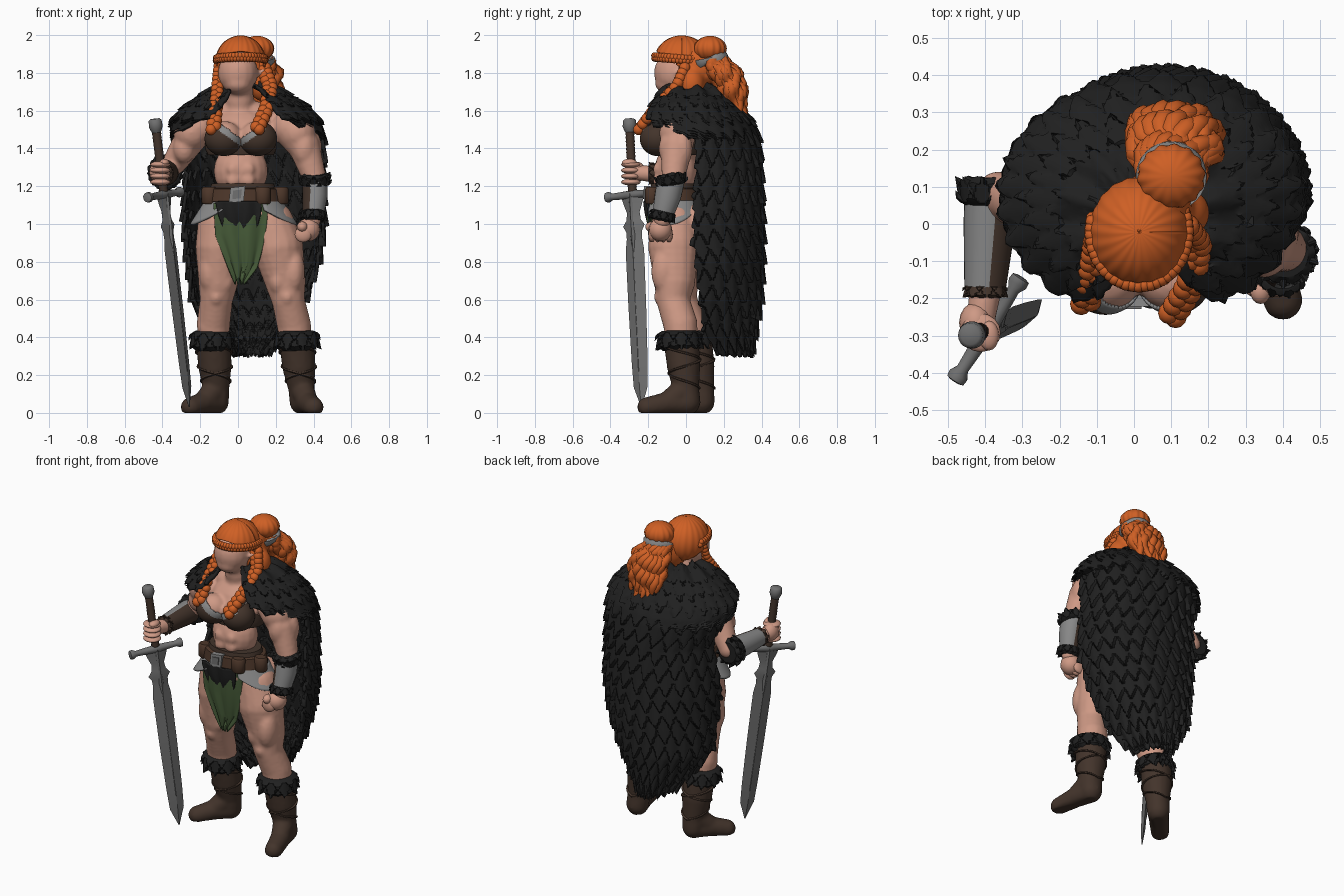
import bpy, bmesh, math, random
from math import sin, cos, pi, radians
from mathutils import Vector

if "Cube" in bpy.data.objects:
    bpy.data.objects.remove(bpy.data.objects["Cube"])
random.seed(3)

def material(name, *rgb):
    m = bpy.data.materials.new(name)
    m.diffuse_color = (*rgb, 1)
    m.use_nodes = True
    m.node_tree.nodes["Principled BSDF"].inputs["Base Color"].default_value = m.diffuse_color
    return m
SKIN = material("skin", .62, .32, .235)
HAIR = material("orange hair", .62, .115, .018)
FUR = material("black fur", .0145, .0145, .0145)
LEATHER = material("brown leather", .056, .034, .024)
BELT = material("belt brown", .075, .038, .023)
STEEL = material("steel", .16, .16, .16)
PLATE = material("plate grey", .25, .25, .25)
GREEN = material("green cloth", .065, .11, .042)

def finish(name, bm, mats, rule=None, voxel=0, thick=0, angle=50):
    me = bpy.data.meshes.new(name)
    if rule:   # rule gives a material slot, or -1 to remove the face
        for f in list(bm.faces):
            k = rule(f.calc_center_median(), f.normal)
            if k < 0: bm.faces.remove(f)
            else: f.material_index = k
    for f in bm.faces: f.smooth = True
    bm.to_mesh(me); bm.free()
    if not voxel: me.set_sharp_from_angle(angle=radians(angle))
    ob = bpy.data.objects.new(name, me)
    bpy.context.collection.objects.link(ob)
    for m in mats if isinstance(mats, list) else [mats]: me.materials.append(m)
    if voxel:
        r = ob.modifiers.new("merge", 'REMESH'); r.mode = 'VOXEL'
        r.voxel_size = voxel; r.use_smooth_shade = True
        s = ob.modifiers.new("soften", 'SMOOTH'); s.factor = .5; s.iterations = 4
    if thick:
        s = ob.modifiers.new("thickness", 'SOLIDIFY'); s.thickness = thick; s.offset = -1
    return ob

def blobs(name, items, mats, seg=16, floor=-9, **kw):   # ellipsoids: (centre, radii)
    bm = bmesh.new(); m = seg * 2 // 3
    unit = [(sin(pi * i / m) * cos(2 * pi * j / seg), sin(pi * i / m) * sin(2 * pi * j / seg), cos(pi * i / m))
            for i in range(1, m) for j in range(seg)] + [(0, 0, 1), (0, 0, -1)]
    for c, r in items:
        V = [bm.verts.new((c[0] + p[0] * r[0], c[1] + p[1] * r[1], max(floor, c[2] + p[2] * r[2]))) for p in unit]
        for j in range(seg):
            k = (j + 1) % seg; e = (m - 2) * seg
            bm.faces.new((V[-2], V[j], V[k])); bm.faces.new((V[-1], V[e + k], V[e + j]))
            for i in range(0, e, seg):
                bm.faces.new((V[i + j], V[i + seg + j], V[i + seg + k], V[i + k]))
    bm.normal_update()
    return finish(name, bm, mats, **kw)

def poly(pts, u):
    u = min(max(u, 0), 1) * (len(pts) - 1)
    i = min(int(u), len(pts) - 2)
    return tuple(a + (b - a) * (u - i) for a, b in zip(pts[i], pts[i + 1]))

def chain(*pts):   # spheres along a path of (x, y, z, radius)
    n = 5 * (len(pts) - 1)
    return [(p[:3], (p[3],) * 3) for p in (poly(pts, i / n) for i in range(n + 1))]

def grid(name, f, ni, nj, mats, wrap=False, **kw):
    bm = bmesh.new()
    cols = nj if wrap else nj + 1
    V = [[bm.verts.new(f(i / ni, j / nj)) for j in range(cols)] for i in range(ni + 1)]
    for i in range(ni):
        for j in range(nj):
            k = (j + 1) % cols
            bm.faces.new((V[i][j], V[i + 1][j], V[i + 1][k], V[i][k]))
    if wrap:
        bm.faces.new(V[0]); bm.faces.new(V[-1])
        bmesh.ops.recalc_face_normals(bm, faces=bm.faces)
    bm.normal_update()
    return finish(name, bm, mats, **kw)

def loft(name, pts, mats, n=20, ref=(1, 0, 0), **kw):   # pts: (x, y, z, rx, ry)
    P = [Vector(p[:3]) for p in pts]
    def f(u, v):
        i = round(u * (len(P) - 1))
        t = (P[min(i + 1, len(P) - 1)] - P[max(i - 1, 0)]).normalized()
        x = Vector(ref); x = (x - t * x.dot(t)).normalized()
        return P[i] + x * cos(v * 2 * pi) * pts[i][3] + t.cross(x) * sin(v * 2 * pi) * pts[i][4]
    return grid(name, f, len(P) - 1, n, mats, wrap=True, **kw)

def tuft(s, t):   # overlapping pointed scales, 0..1
    k = math.floor(t); f = t - k
    up = abs((s + .5 * ((k - 1) % 2)) % 1 - .5) * 2
    cu = abs((s + .5 * (k % 2)) % 1 - .5) * 2
    return (1 + f) / 1.75 - .25 * up if f < .75 * (1 - up) else f / 1.75 - .25 * cu

# ---- body ----
body = [((0, -.06, 1.80), (.107, .11, .117)), ((0, -.085, 1.745), (.078, .08, .06)),
        ((.13, -.02, 1.8), (.02, .03, .035)),
        ((.02, -.02, 1.47), (.19, .13, .14)), ((.03, .02, 1.57), (.2, .09, .085)),
        ((.015, -.05, 1.28), (.145, .118, .15)), ((.04, -.05, 1.06), (.22, .15, .12)),
        ((-.08, .05, 1.0), (.12, .11, .12)), ((.15, .05, 1.0), (.12, .11, .12))]
body += chain((.01, .02, 1.52, .085), (.005, -.03, 1.75, .075))
body += [((.015 + s * .085, -.15, 1.46), (.09, .083, .085)) for s in (-1, 1)]
body += [((.015 + s * .04, -.15, z), (.036, .025, .034)) for s in (-1, 1) for z in (1.23, 1.29)]
# legs
body += chain((.175, -.06, 1.0, .125), (.21, -.065, .88, .137), (.25, -.06, .7, .11),
              (.265, -.07, .6, .088), (.295, -.03, .47, .092), (.31, -.02, .35, .085))
body += chain((-.095, -.05, 1.0, .12), (-.1, -.05, .88, .127), (-.105, -.04, .7, .107),
              (-.115, -.03, .6, .088), (-.13, .02, .47, .09), (-.13, .04, .35, .08))
for x, y, o in ((.26, -.07, 1), (-.115, -.035, -1)):
    body += [((x, y - .055, .615), (.04, .045, .05)), ((x - .05 * o, y - .035, .7), (.05, .07, .08)),
             ((x + .035 * o, y - .045, .75), (.06, .07, .12)), ((x + .055 * o, y + .04, .46), (.045, .06, .07))]
# arms
body += chain((.27, -.03, 1.51, .095), (.35, -.05, 1.41, .085), (.4, -.065, 1.26, .066), (.395, -.125, 1.02, .045))
body += [((.315, -.045, 1.48), (.098, .098, .1)), ((.35, -.09, 1.4), (.06, .055, .09)), ((.39, -.02, 1.4), (.055, .055, .1))]
body += chain((-.21, 0, 1.51, .09), (-.28, .05, 1.41, .08), (-.365, .085, 1.28, .058), (-.4, -.18, 1.265, .045), (-.41, -.25, 1.27, .04))
body += [((-.245, .01, 1.485), (.098, .1, .1)), ((-.285, 0, 1.4), (.06, .06, .08))]
blobs("body", body, SKIN, voxel=.011)
blobs("left_fist", [((.372, -.135, .97), (.062, .062, .062)), ((.34, -.18, .985), (.028, .035, .028))] +
      [((.345, -.18 + .03 * i, .945), (.045, .02, .042)) for i in range(4)], SKIN)
blobs("right_fist", [((-.425, -.265, 1.275), (.045, .055, .055)), ((-.39, -.3, 1.325), (.027, .04, .02))] +
      [((-.412, -.292, 1.222 + .031 * i), (.054, .052, .018)) for i in range(4)], SKIN)

# ---- hair ----
def scalp(u, v):   # strands sweep back
    a = v * 2 * pi
    th = u * radians(104 + 38 * sin(a))
    r = 1 + .01 * sin(20 * a + 2 * th) * sin(th)
    return (.014 + .133 * sin(th) * cos(a) * r, -.022 + .148 * sin(th) * sin(a) * r, 1.858 + .14 * cos(th) * r)
grid("scalp_hair", scalp, 24, 150, HAIR, rule=lambda c, n: -1 if c.y < -.05 and c.z < 1.865 else 0, thick=.01)
def braid(name, pts, n, r0, r1, side, mat=HAIR):
    side = Vector(side); out = []
    for i in range(n):
        u = i / (n - 1); r = r0 + (r1 - r0) * u
        c = Vector(poly(pts, u)) + side * r * (.4 if i % 2 else -.4)
        out.append((c, (r, r, r)))
    blobs(name, out, mat, seg=12)
braid("headband_braid", [(.014 + .13 * cos(a), -.022 + .145 * sin(a), 1.872 - .012 * sin(a))
      for a in [i * pi / 12 for i in range(11, 27)]], 64, .018, .018, (0, 0, 1))
braid("right_braid", [(-.1, -.02, 1.86), (-.106, -.05, 1.76), (-.115, -.14, 1.64), (-.13, -.215, 1.5)], 27, .02, .03, (1, 0, 0))
braid("left_braid", [(.13, 0, 1.84), (.17, -.05, 1.73), (.155, -.16, 1.62), (.1, -.25, 1.5)], 26, .03, .03, (1, 0, 0))
blobs("nape_hair", [((.06, .05, 1.82), (.1, .1, .13)), ((.13, .03, 1.74), (.075, .07, .09))] +
      chain((.1, .14, 1.86, .07), (.11, .21, 1.78, .08), (.11, .245, 1.68, .075), (.1, .27, 1.6, .05)), HAIR, voxel=.012)
def bun(u, v):
    a, th = v * 2 * pi, .02 + u * pi * .97
    r = 1 + .03 * sin(14 * a) * sin(th)
    return (.1 + .09 * sin(th) * cos(a) * r, .128 + .086 * sin(th) * sin(a) * r, 1.928 + .068 * cos(th))
grid("hair_bun", bun, 16, 84, HAIR, wrap=True)
loft("hair_tie", [(.1, .133, 1.855, .083, .083), (.1, .131, 1.859, .095, .094), (.1, .128, 1.881, .095, .094), (.1, .126, 1.885, .083, .083)], PLATE, n=32)
for k in range(20):   # wavy ponytail strands
    a, ph, e = k * 2 * pi / 20, random.random() * 6, random.uniform(.88, 1)
    pts = []
    for i in range(17):
        u = i / 16
        x, y, z = poly([(.1, .14, 1.87), (.112, .21, 1.8), (.11, .25, 1.7), (.085, .285, 1.545)], u * e)
        w, d = poly([(.06, .055), (.1, .065), (.1, .055), (.085, .03)], u)
        r = .027 * (1 - .6 * max(0, u - .7) / .3)
        pts.append((x + w * cos(a) + .012 * sin(u * 20 + ph), y + d * sin(a) + .01 * cos(u * 20 + ph), z - .01 * u, r, r))
    loft(f"ponytail_strand_{k}", pts, HAIR, n=8, angle=80)

# ---- fur cloak: z, centre x, centre y, rx, ry, start and end angle, extra front depth ----
K = [(1.75, .03, .02, .10, .10, -66, 246, 0), (1.72, .04, .04, .19, .15, -68, 248, .03), (1.645, .045, .06, .32, .22, -66, 246, .05),
     (1.565, .04, .07, .395, .28, -58, 238, .045), (1.51, .045, .08, .405, .30, -34, 214, .02), (1.45, .055, .08, .405, .315, -4, 176, 0),
     (1.3, .085, .08, .375, .325, -4, 172, 0), (1.0, .085, .08, .38, .335, -6, 182, 0), (.8, .08, .08, .355, .335, -4, 184, 0),
     (.6, .055, .08, .305, .325, 0, 180, 0), (.45, .055, .1, .205, .275, 0, 180, 0), (.33, .06, .16, .09, .19, 5, 175, 0)]
S = [0]
for a, b in zip(K, K[1:]): S.append(S[-1] + math.hypot(b[0] - a[0], b[3] - a[3]))
ROW = .105
def cloak(u, v):
    s = u * S[-1]
    i = max(k for k in range(len(S) - 1) if S[k] <= s + 1e-9)
    w = (s - S[i]) / (S[i + 1] - S[i])
    z, cx, cy, rx, ry, a0, a1, fr = (p + (q - p) * w for p, q in zip(K[i], K[i + 1]))
    jag = 3 * ((s / ROW) % 1) * min(1, u * 4)
    a = radians(a0 - jag + (a1 - a0 + 2 * jag) * v)
    h = tuft(a / pi * 13 + .25 * sin(s * 9), s / ROW + .12 * sin(a * 7 + s * 5))
    d = (.034 * h - .013) * min(1, u * 6 + .3)
    if sin(a) < 0: ry += fr
    drop = .05 * h * u ** 8 + .012 * h
    return (cx + (rx + d) * cos(a), cy + (ry + d) * sin(a), z - drop + .012 * sin(a * 9) * (u < .1))
grid("fur_cloak", cloak, 140, 140, FUR, thick=.018, angle=40)

def cuff(name, c, axis, r, h, cols=9, mat=FUR):   # shaggy ring hanging along axis
    c, t = Vector(c), Vector(axis).normalized()
    x = t.orthogonal().normalized(); y = t.cross(x)
    def f(u, v):
        a = v * 2 * pi
        q = tuft(v * cols, u * 2)
        rr = r * (.74 + .26 * min(1, sin(pi * min(1, u * 1.02)) * 2.2)) + r * .22 * (q - .4) * (u < .99)
        return c + t * (h * (u - .5) + h * .35 * (q - .4) * min(1, 4 * u)) + (x * cos(a) + y * sin(a)) * rr
    grid(name, f, 12, 81, mat, wrap=True, angle=40)
cuff("left_boot_fur", (.31, -.035, .385), (.02, .02, -1), .118, .1)
cuff("right_boot_fur", (-.138, .03, .385), (0, .05, -1), .113, .1)
cuff("left_elbow_fur", (.407, -.078, 1.235), (0, -.2, 1), .082, .065)
cuff("left_wrist_fur", (.398, -.125, 1.045), (0, -.2, -1), .066, .055)
cuff("right_elbow_fur", (-.385, .085, 1.275), (.05, 1, 0), .088, .075)
cuff("right_wrist_trim", (-.4, -.18, 1.267), (0, -1, 0), .056, .035, mat=LEATHER)

# ---- bracers: grey plate outside, leather inside ----
loft("left_bracer", [(.407, -.08, 1.23, .066, .072), (.408, -.095, 1.15, .066, .07), (.398, -.122, 1.05, .056, .056)],
     [PLATE, LEATHER], n=32, rule=lambda c, n: 0 if n.x - .25 * n.y > -.1 else 1)
loft("right_bracer", [(-.383, .09, 1.275, .072, .07), (-.388, 0, 1.27, .07, .068), (-.4, -.17, 1.267, .056, .054)],
     [PLATE, LEATHER], n=32, rule=lambda c, n: 0 if n.x < .25 else 1)

# ---- chest armour ----
def cup_rule(c, n):
    d = abs(c.x - .015)
    if c.z > 1.452 + .75 * d or c.y > -.05: return -1
    return 1 if c.z > 1.412 + .68 * d and d < .13 else 0
for s, nm in ((-1, "right"), (1, "left")):
    blobs(nm + "_chest_cup", [((.015 + s * .092, -.15, 1.452), (.1, .094, .092))], [LEATHER, PLATE], seg=60, rule=cup_rule, thick=.008)
    loft(nm + "_shoulder_strap", [(.015 + s * .12, -.2, 1.52, .018, .006), (.015 + s * .14, -.15, 1.57, .018, .006),
         (.015 + s * .15, -.06, 1.64, .018, .006)], LEATHER, n=8)
loft("chest_band", [(.015, -.03, 1.365, .175, .125), (.015, -.03, 1.4, .19, .135), (.015, -.02, 1.455, .19, .13)], LEATHER, n=40)

# ---- belt, hip plates and loincloth ----
loft("belt_lining", [(.025, -.06, z, rx, ry) for z, rx, ry in ((1.07, .22, .14), (1.15, .185, .135), (1.215, .165, .125))], LEATHER, n=40)
loft("belt", [(.025, -.06, z, rx, ry) for z, rx, ry in ((1.115, .198, .146), (1.12, .21, .152), (1.185, .194, .148), (1.19, .183, .14))], BELT, n=40)
def square(name, r, y0, y1, mat):   # four-sided plate facing the front
    loft(name, [(-.005, y0, 1.157, r, r * .8), (-.005, y1, 1.157, r, r * .8)], mat, n=4, ref=(1, 0, 1))
square("buckle", .062, -.19, -.222, PLATE)
square("buckle_inset", .036, -.215, -.228, STEEL)
for x, y, nm in ((.225, -.09, "left"), (-.15, -.12, "right"), (.13, -.18, "front")):
    loft(nm + "_pouch", [(x, y, 1.105, .035, .03), (x, y, 1.115, .043, .038), (x, y, 1.185, .043, .038), (x, y, 1.195, .035, .03)], BELT, n=10)
for a0, a1, nm in ((-62, 40, "left"), (140, 242, "right")):
    def plate(u, v):
        a = radians(a0 + (a1 - a0) * v)
        w = u * (.4 + .6 * sin(pi * v))
        return (.03 + (.205 + .08 * w) * cos(a), -.055 + (.15 + .045 * w) * sin(a), 1.125 - .125 * w)
    grid(nm + "_hip_plate", plate, 10, 20, PLATE, thick=.012)
def flap(name, rows, y0, mat, jag):   # rows: z, left x, right x
    def f(u, v):
        z, a, b = poly(rows, u)
        x = a + (b - a) * v
        return (x, y0 + 1.1 * (x - .015) ** 2 + .05 * u - .01 * sin(pi * u) + .006 * sin(v * 16), z - jag * abs((v * 5) % 1 - .5) * u)
    grid(name, f, 24, 40, mat, thick=.01)
flap("loincloth", [(1.11, -.13, .16), (1.03, -.125, .155), (.95, -.12, .145), (.87, -.085, .125), (.79, -.05, .1), (.71, -.012, .03)], -.207, GREEN, .06)
flap("loincloth_fur", [(1.12, -.12, .125), (1.06, -.105, .12), (1.0, -.08, .1), (.94, -.02, .06)], -.222, FUR, .05)

# ---- boots ----
def boot(name, top, ank, heel, toe):
    mid = [(a + b) / 2 for a, b in zip(heel, toe)]
    items = chain((*top, .38, .095), (*[(a + b) / 2 for a, b in zip(top, ank)], .25, .09), (*ank, .13, .07), (*heel, .06, .068))
    items += chain((*heel, .05, .062), (*mid, .052, .06), (*toe, .03, .054)) + chain((*ank, .13, .068), (*mid, .06, .055))
    blobs(name, items, LEATHER, floor=0, voxel=.011)
    for s in (-1, 1):   # crossed wraps
        pts = []
        for i in range(41):
            u = i / 40; a = -pi / 2 + s * u * 3 * pi
            cx, cy = (p + (q - p) * u for p, q in zip(top, ank))
            r = poly([(.092,), (.086,), (.066,)], u)[0]
            pts.append((cx + r * cos(a), cy + r * sin(a), .36 - .23 * u, .007, .012))
        loft(f"{name}_wrap_{s + 1}", pts, LEATHER, n=6, ref=(.1, .2, 1))
boot("left_boot", (.31, -.025), (.335, 0), (.34, .01), (.4, -.205))
boot("right_boot", (-.13, .045), (-.115, .08), (-.115, .085), (-.25, -.06))

# ---- sword ----
A, B = Vector((-.44, -.30, 1.557)), Vector((-.258, -.235, .03))
L = (B - A).length
W = (.18, .28, .03)
def along(rows): return [(*(A + (B - A) * (d / L)), a, b) for d, a, b in rows]
loft("pommel", along([(0, .024, .024), (.008, .034, .034), (.04, .037, .037), (.06, .03, .03), (.075, .022, .022)]), STEEL)
loft("grip", along([(.07 + .01 * i, .022 + .003 * (i % 2), .022 + .003 * (i % 2)) for i in range(33)]), LEATHER, n=14)
G = A + (B - A) * (.405 / L)
w = Vector(W)
loft("crossguard", [(*(G + w * t), r, r) for t, r in ((-.5, .015), (-.49, .026), (-.44, .028), (-.38, .017), (-.1, .022),
     (0, .028), (.1, .022), (.38, .017), (.44, .028), (.49, .026), (.5, .015))], STEEL, n=14, ref=(0, 0, 1))
loft("blade", along([(.4, .075, .024), (.45, .06, .024), (.5, .04, .024), (.54, .045, .024), (.57, .068, .022), (.6, .05, .02),
     (.64, .048, .019), (.7, .058, .018), (1.0, .056, .017), (1.3, .05, .015), (1.43, .044, .013), (L, .003, .003)]), STEEL, n=4, ref=W, angle=20)
loft("blade_ridge", along([(.4, .016, .028), (.55, .012, .028), (.62, .018, .025), (.72, .006, .02), (1.35, .005, .016)]), STEEL, n=8, ref=W)
